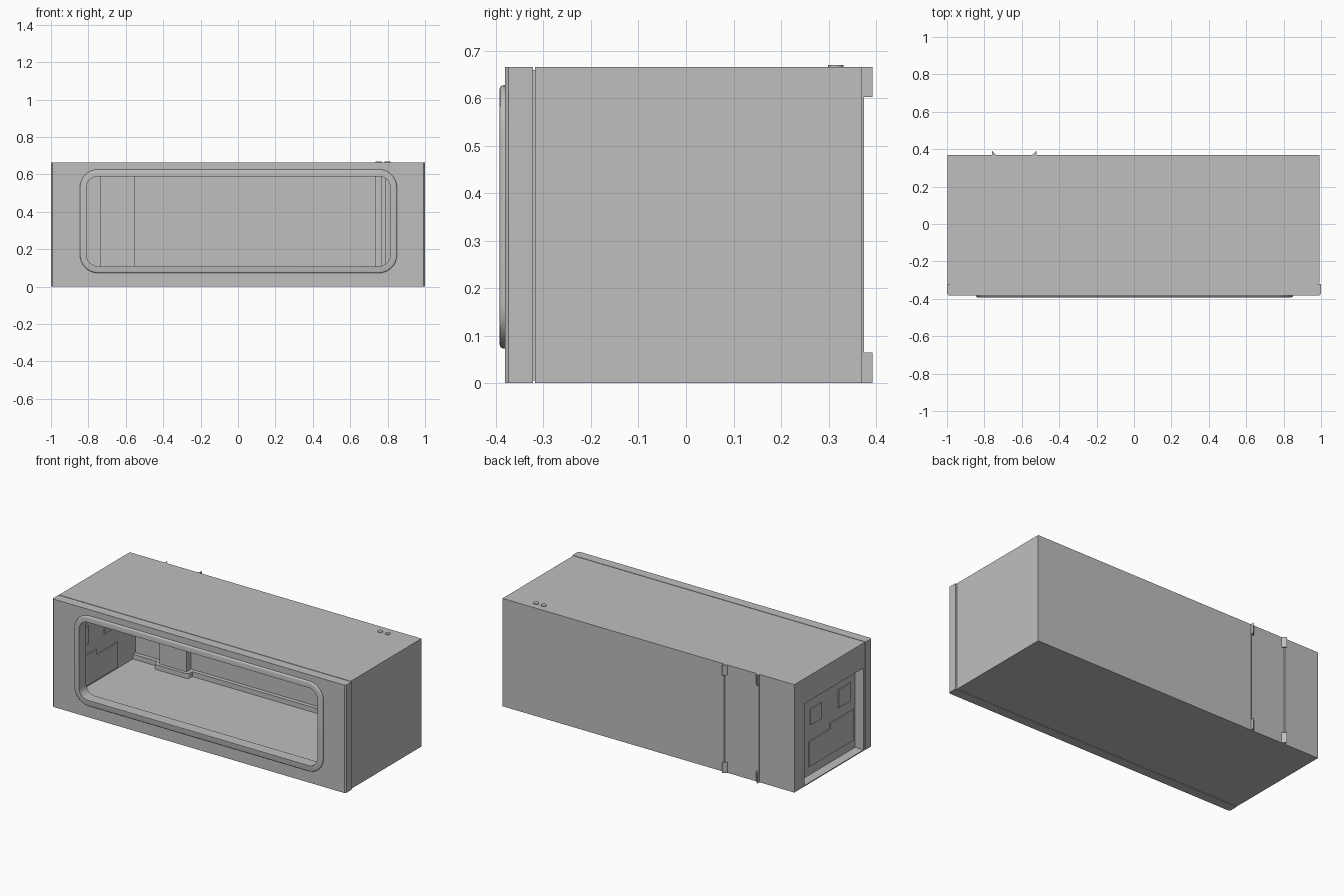
import bpy, bmesh, math

if "Cube" in bpy.data.objects:
    bpy.data.objects.remove(bpy.data.objects["Cube"], do_unlink=True)

grey = bpy.data.materials.new("light_grey")
grey.use_nodes = True
COLOR = (0.52, 0.52, 0.52, 1)
grey.diffuse_color = COLOR
grey.node_tree.nodes["Principled BSDF"].inputs["Base Color"].default_value = COLOR


def add(name, bm):
    bmesh.ops.recalc_face_normals(bm, faces=bm.faces)
    mesh = bpy.data.meshes.new(name)
    bm.to_mesh(mesh)
    bm.free()
    mesh.materials.append(grey)
    ob = bpy.data.objects.new(name, mesh)
    bpy.context.scene.collection.objects.link(ob)
    return ob


def prism(name, points, axis, lo, hi, bevel=0):
    """Extrude an outline along y or z; optionally round its first rim."""
    bm = bmesh.new()
    place = (lambda a, b, t: (a, t, b)) if axis == "y" else (lambda a, b, t: (a, b, t))
    face = bm.faces.new([bm.verts.new(place(a, b, lo)) for a, b in points])
    rim = list(face.edges)
    ext = bmesh.ops.extrude_face_region(bm, geom=[face], use_keep_orig=True)
    for v in (g for g in ext["geom"] if isinstance(g, bmesh.types.BMVert)):
        v.co = place(*((v.co.x, v.co.z) if axis == "y" else (v.co.x, v.co.y)), hi)
    bmesh.ops.recalc_face_normals(bm, faces=bm.faces)
    if bevel:
        bmesh.ops.bevel(bm, geom=rim, offset=bevel, segments=3, profile=0.5, affect="EDGES")
    return add(name, bm)


def box(name, x, y, z):
    return prism(name, [(x[0], y[0]), (x[1], y[0]), (x[1], y[1]), (x[0], y[1])], "z", *z)


def rounded(x, z, r, steps=8):
    corners = [(x[1] - r, z[1] - r), (x[0] + r, z[1] - r),
               (x[0] + r, z[0] + r), (x[1] - r, z[0] + r)]
    return [(cx + r * math.cos(a), cz + r * math.sin(a))
            for i, (cx, cz) in enumerate(corners)
            for a in [(i + k / steps) * math.pi / 2 for k in range(steps + 1)]]


def cut(ob, *cutters):
    for c in cutters:
        c.hide_render = True
        mod = ob.modifiers.new("cut", "BOOLEAN")
        mod.operation, mod.solver, mod.object = "DIFFERENCE", "EXACT", c
    bpy.context.view_layer.update()
    mesh = bpy.data.meshes.new_from_object(ob.evaluated_get(bpy.context.evaluated_depsgraph_get()))
    ob.modifiers.clear()
    ob.data = mesh
    for c in cutters:
        bpy.data.objects.remove(c, do_unlink=True)


def smooth(ob):
    bpy.ops.object.select_all(action="DESELECT")
    ob.select_set(True)
    bpy.context.view_layer.objects.active = ob
    bpy.ops.object.shade_smooth_by_angle(angle=math.radians(35))


HEIGHT = 0.665
OPENING = rounded((-0.81, 0.815), (0.11, 0.59), 0.06)

# Hollow housing, open to the front, with a shallow recess in one end
housing = box("housing", (-0.998, 0.992), (-0.318, 0.37), (0, HEIGHT))
cut(housing,
    box("cavity_cutter", (-0.93, 0.785), (-0.5, 0.33), (0.05, 0.62)),
    box("recess_cutter", (-1.1, -0.94), (-0.305, 0.27), (0.006, 0.51)))

# Inset gasket forming the groove between housing and front panel
gasket = box("gasket", (-0.99, 0.984), (-0.33, -0.31), (0.006, HEIGHT - 0.006))
cut(gasket, box("gasket_cutter", (-0.93, 0.785), (-0.5, 0), (0.05, 0.62)))

# Front panel with softened vertical corners and a rounded opening
c = 0.008
panel = prism("front_panel", [(-1 + c, -0.381), (1 - c, -0.381), (1, -0.381 + c), (1, -0.322),
                              (-1, -0.322), (-1, -0.381 + c)], "z", 0, HEIGHT)
cut(panel, prism("opening_cutter", OPENING, "y", -0.6, 0))

# Raised rounded trim around the opening
trim = prism("opening_trim", rounded((-0.845, 0.85), (0.073, 0.627), 0.097),
             "y", -0.392, -0.375, 0.008)
cut(trim, prism("trim_cutter", OPENING, "y", -0.6, 0))
smooth(trim)

# Column on the inside of the back, its rounded foot, and the skirting ledge
box("back_column", (-0.735, -0.55), (0.285, 0.335), (0.045, 0.625))
foot = [(x, 0.25 + y) for x, y in rounded((-0.76, -0.525), (0.015, 0.085), 0.02, 4)]
prism("column_foot", foot, "z", 0.045, 0.08)
box("back_skirting", (-0.935, 0.79), (0.305, 0.335), (0.045, 0.08))

# Stepped post in the inner corner
box("corner_post", (0.735, 0.79), (0.31, 0.335), (0.045, 0.625))
box("corner_post_step", (0.765, 0.79), (0.28, 0.335), (0.045, 0.625))

# Thin plates on both faces of the recessed end wall
for side, x in (("outer", (-0.946, -0.938)), ("inner", (-0.932, -0.924))):
    box(side + "_lower_plate", x, (-0.285, 0.15), (0.06, 0.215))
    box(side + "_plate_step", x, (-0.285, -0.055), (0.215, 0.25))
    box(side + "_rear_square", x, (0.025, 0.137), (0.312, 0.41))
    box(side + "_front_square", x, (-0.258, -0.137), (0.314, 0.425))

# Wedge brackets on the back, joined by low ribs
for label, x, inward in (("right", -0.76, 1), ("left", -0.52, -1)):
    def wedge(name, size, lo, hi):
        prism(name, [(x, 0.365), (x, 0.37 + size), (x + inward * size, 0.37),
                     (x + inward * size, 0.365)], "z", lo, hi)
    wedge(label + "_lower_bracket", 0.022, 0, 0.065)
    wedge(label + "_upper_bracket", 0.022, 0.602, HEIGHT)
    wedge(label + "_rib", 0.004, 0.065, 0.602)

# Two small round caps on the top
for i, x in enumerate((0.75, 0.80)):
    disc = [(x + 0.016 * math.cos(a), 0.315 + 0.016 * math.sin(a))
            for a in [k * math.tau / 24 for k in range(24)]]
    smooth(prism("top_cap_%d" % (i + 1), disc, "z", HEIGHT - 0.005, HEIGHT + 0.004))
